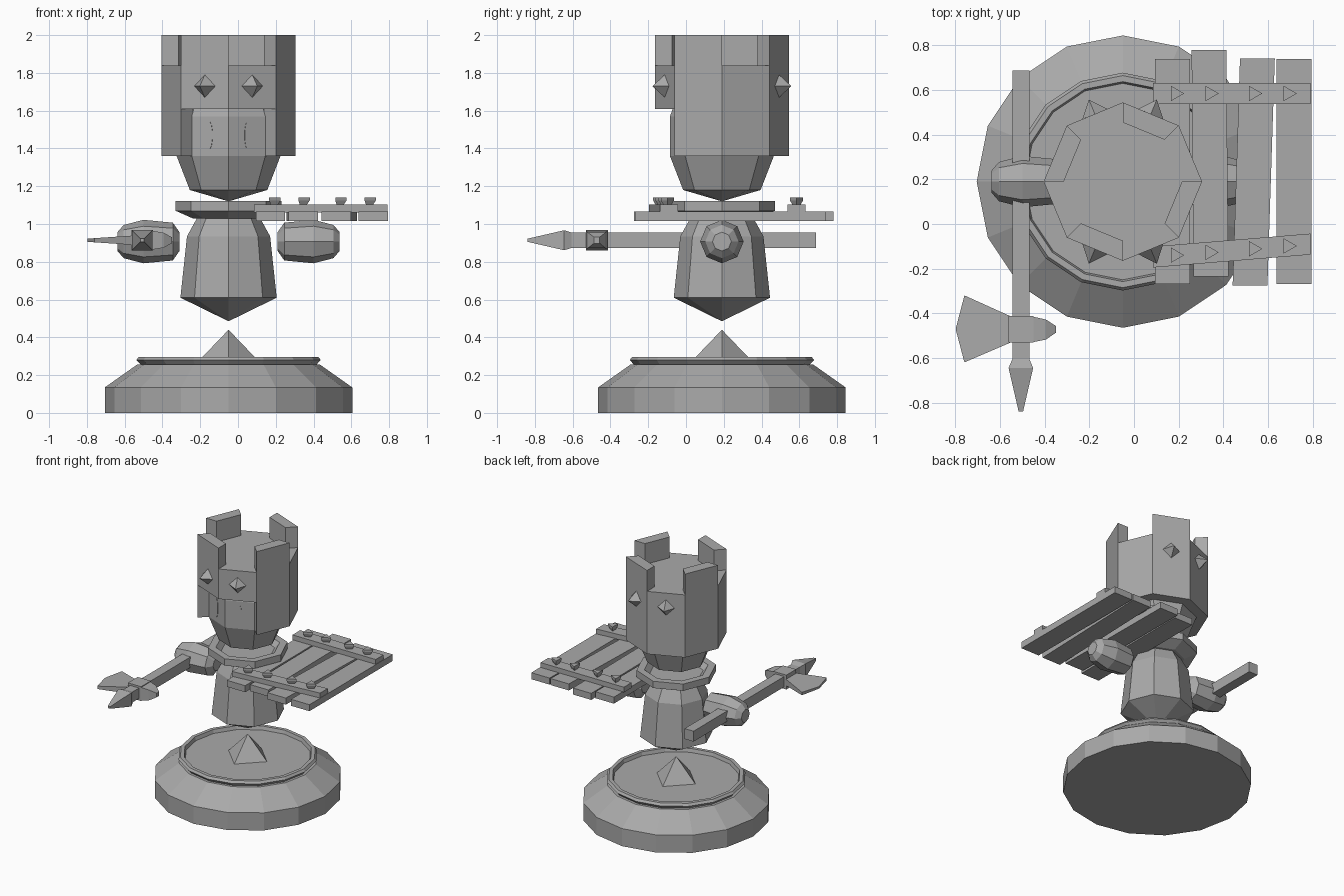
import bpy, bmesh, math
from mathutils import Matrix, Vector

if "Cube" in bpy.data.objects:
    bpy.data.objects.remove(bpy.data.objects["Cube"])

stone = bpy.data.materials.new("plain_grey")
stone.diffuse_color = (0.4, 0.4, 0.4, 1)
stone.use_nodes = True
stone.node_tree.nodes["Principled BSDF"].inputs["Base Color"].default_value = stone.diffuse_color
CX, CY = -0.05, 0.19            # axis of the figure
CENTRE = Matrix.Translation((CX, CY, 0))


def finish(name, bm):
    mesh = bpy.data.meshes.new(name)
    bm.to_mesh(mesh)
    bm.free()
    mesh.materials.append(stone)
    ob = bpy.data.objects.new(name, mesh)
    bpy.context.collection.objects.link(ob)
    return ob


def loft(name, rings, mat=Matrix()):
    """Closed skin through rings of points, capped at both ends."""
    bm = bmesh.new()
    vs = [[bm.verts.new(mat @ Vector(p)) for p in ring] for ring in rings]
    n = len(vs[0])
    for a, b in zip(vs, vs[1:]):
        for i in range(n):
            j = (i + 1) % n
            bm.faces.new((a[i], a[j], b[j], b[i]))
    bm.faces.new(vs[0])
    bm.faces.new(vs[-1])
    bmesh.ops.remove_doubles(bm, verts=bm.verts, dist=1e-4)
    bmesh.ops.recalc_face_normals(bm, faces=bm.faces)
    return finish(name, bm)


def lathe(name, profile, sides, mat=CENTRE):
    """profile: (height, radius) pairs, first corner on local +x."""
    rings = [[(max(r, 1e-6) * math.cos(math.tau * i / sides),
               max(r, 1e-6) * math.sin(math.tau * i / sides), z)
              for i in range(sides)] for z, r in profile]
    return loft(name, rings, mat)


def rect_x(x, y0, y1, z, h):
    return [(x, y0, z - h), (x, y1, z - h), (x, y1, z + h), (x, y0, z + h)]


def rect_y(y, x, w, z, h):
    return [(x - w, y, z - h), (x + w, y, z - h), (x + w, y, z + h), (x - w, y, z + h)]


def on_facet(angle, dist, z):
    """Frame with local z pointing outward from the head at an angle."""
    return (CENTRE @ Matrix.Rotation(math.radians(angle), 4, 'Z')
            @ Matrix.Translation((dist, 0, z)) @ Matrix.Rotation(math.pi / 2, 4, 'Y'))


# Pedestal with raised rim and shallow recess
lathe("pedestal", [(0, .655), (.135, .655), (.255, .485), (.255, .465), (.28, .488),
                   (.297, .475), (.297, .448), (.27, .44)], 16)
lathe("pedestal_point", [(.265, .168), (.44, 0)], 4)

# Floating torso and collar
lathe("torso", [(.485, 0), (.61, .255), (.935, .22), (1.035, .165)], 8)
lathe("collar", [(1.03, .19), (1.07, .28), (1.122, .28), (1.122, .225), (1.085, .19)], 8)

# Head inside the helmet, with eye slits on the two front facets
lathe("head", [(1.12, 0), (1.18, .205), (1.36, .275), (1.57, .275), (1.615, .258)], 8)
for a in (-112.5, -67.5):
    lathe("eye_slit", [(-.003, .07), (.003, .07)], 10,
          on_facet(a, .254, 1.47) @ Matrix.Diagonal((1, .2, 1, 1)))

# Crenellated helmet, open below at the front
bm = bmesh.new()
RO, RI, FLOOR = .355, .265, 1.84


def at(i, r, z):
    a = math.radians(45 * i)
    return Vector((CX + r * math.cos(a), CY + r * math.sin(a), z))


def face(pts, hint):
    f = bm.faces.new([bm.verts.new(p) for p in pts])
    f.normal_update()
    if f.normal.dot(hint) < 0:
        f.normal_flip()


def radial(i, z0, z1, hint):
    face([at(i, RO, z0), at(i, RO, z1), at(i, RI, z1), at(i, RI, z0)], hint)


UP = Vector((0, 0, 1))
for i in range(8):
    lo = 1.61 if i in (5, 6) else 1.36
    tall = i % 2 == 1
    hi = 2.0 if tall else FLOOR
    out = at(i + .5, 1, 0) - at(0, 0, 0)
    side = at(i + 1, 1, 0) - at(i, 1, 0)
    face([at(i, RO, lo), at(i + 1, RO, lo), at(i + 1, RO, hi), at(i, RO, hi)], out)
    face([at(i, RO, lo), at(i + 1, RO, lo), at(i + 1, RI, lo), at(i, RI, lo)], -UP)
    r = RI if tall else RO
    face([at(i, r, FLOOR), at(i + 1, r, FLOOR), at(0, 0, FLOOR)], UP)
    if tall:    # merlon
        face([at(i, RO, hi), at(i + 1, RO, hi), at(i + 1, RI, hi), at(i, RI, hi)], UP)
        face([at(i, RI, FLOOR), at(i + 1, RI, FLOOR), at(i + 1, RI, hi), at(i, RI, hi)], -out)
        radial(i, FLOOR, hi, -side)
        radial(i + 1, FLOOR, hi, side)
radial(5, 1.36, 1.61, Vector((1, 0, 0)))
radial(7, 1.36, 1.61, Vector((-1, 0, 0)))
bmesh.ops.remove_doubles(bm, verts=bm.verts, dist=1e-4)
finish("helmet", bm)

# Helmet studs
for a in (-112.5, -67.5, 67.5, 112.5):
    lathe("helmet_stud", [(-.03, .03), (0, .06), (.07, 0)], 4, on_facet(a, .328, 1.73))

# Floating hands, mirrored about the body axis
for s in (1, -1):
    lathe("hand", [(.26, .05), (.295, .1), (.45, .115), (.555, .088), (.588, .05)], 8,
          Matrix.Translation((CX, CY, .907)) @ Matrix.Diagonal((s, 1, 1, 1))
          @ Matrix.Rotation(math.pi / 2, 4, 'Y'))

# Halberd: shaft, socket, blade, back spike and point
HX, HZ = -.507, .914
loft("shaft", [rect_y(.687, HX, .038, HZ, .04), rect_y(-.5, HX, .038, HZ, .04)])
loft("socket", [rect_y(-.412, HX, .056, HZ, .055), rect_y(-.53, HX, .056, HZ, .055)])
loft("axe_blade", [rect_x(-.55, -.53, -.415, HZ, .025), rect_x(-.76, -.62, -.32, HZ, .011),
                   rect_x(-.797, -.48, -.462, HZ, .008)])
loft("back_spike", [rect_x(-.455, -.53, -.415, HZ, .05), rect_x(-.395, -.518, -.428, HZ, .04),
                    rect_x(-.35, -.487, -.457, HZ, .016)])
loft("spear_point", [rect_y(-.52, HX, .038, HZ, .04), rect_y(-.605, HX, .038, HZ, .04),
                     rect_y(-.645, HX, .055, HZ, .053), rect_y(-.84, HX, .01, HZ, .008)])

# Shield planks: lower y, upper y, lower x, upper x
for y0, y1, x0, x1 in ((-.27, .74, .172, .172), (-.235, .78, .345, .336),
                       (-.275, .742, .52, .553), (-.27, .74, .717, .717)):
    loft("shield_plank", [rect_y(y0, x0, .078, 1.04, .025), rect_y(y1, x1, .078, 1.04, .025)])

# Shield crossbars with three-sided pegs
for ya, yb in ((.585, .585), (-.148, -.09)):
    loft("shield_crossbar", [rect_x(.085, ya - .047, ya + .047, 1.082, .02),
                             rect_x(.792, yb - .047, yb + .047, 1.082, .02)])
    for x in (.185, .34, .535, .69):
        y = ya + (yb - ya) * (x - .085) / .707
        lathe("shield_peg", [(1.095, .02), (1.125, .04), (1.14, .04)], 3,
              Matrix.Translation((x, y, 0)))
